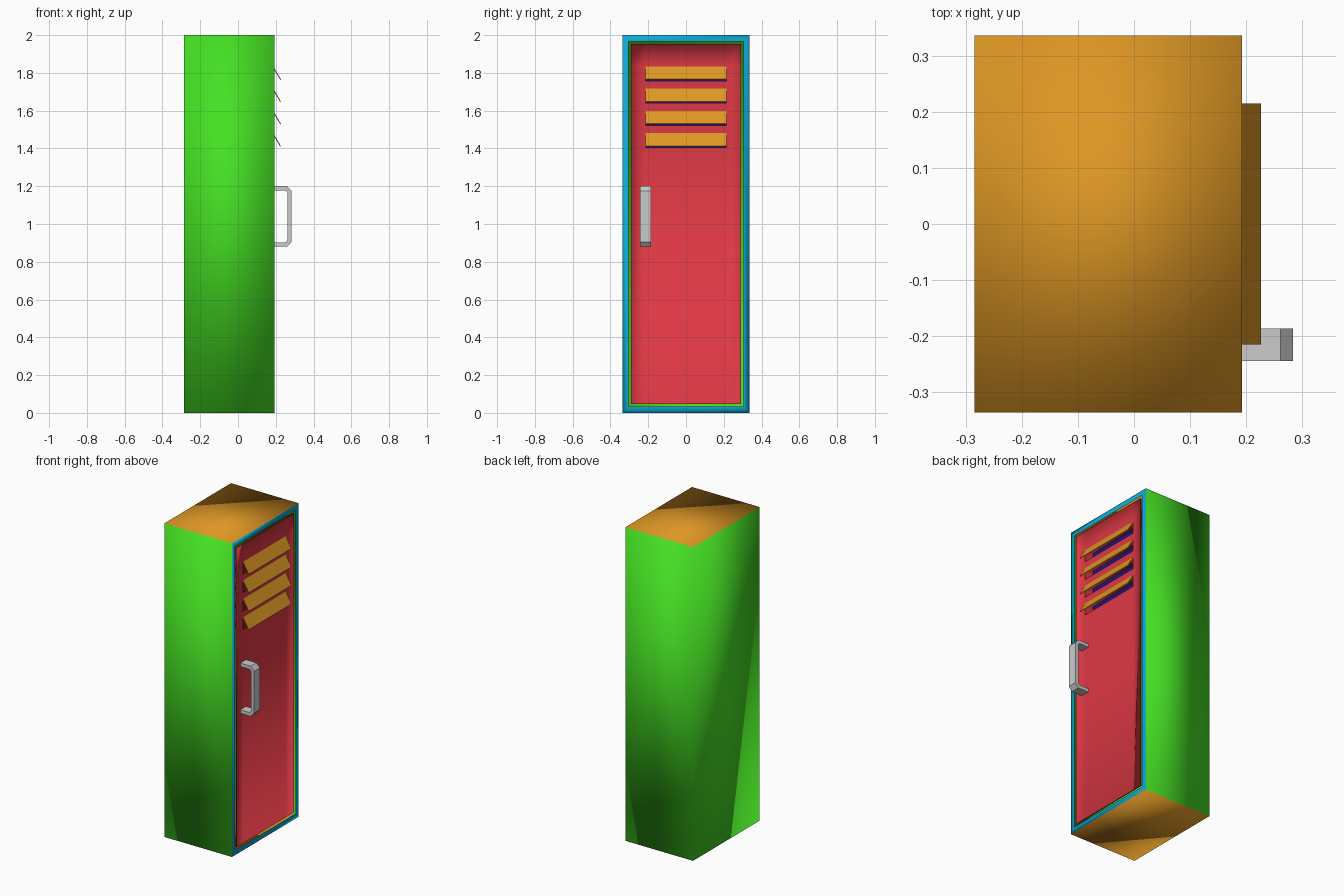
import bpy, bmesh
from mathutils import Vector

if "Cube" in bpy.data.objects:
    bpy.data.objects.remove(bpy.data.objects["Cube"])

BACK, FRONT, DOOR = -0.285, 0.193, 0.187
HALF_W, HEIGHT, FRAME = 0.336, 2.0, 0.046
SLAT_W, SLAT_H = 0.215, 0.072
SLAT_TOPS = [1.835 - 0.118 * i for i in range(4)]


def material(name, r, g, b):
    m = bpy.data.materials.new(name)
    m.diffuse_color = (r, g, b, 1)
    m.use_nodes = True
    m.node_tree.nodes["Principled BSDF"].inputs["Base Color"].default_value = m.diffuse_color
    return m


green = material("green", 0.06, 0.75, 0.017)
orange = material("orange", 0.73, 0.31, 0.018)
blue = material("blue", 0.005, 0.40, 0.68)
red = material("red", 0.73, 0.04, 0.058)
navy = material("navy", 0.013, 0.007, 0.22)


def make_object(name, bm, mats=(), smooth=False):
    for f in bm.faces:
        f.smooth = smooth
    me = bpy.data.meshes.new(name)
    bm.to_mesh(me)
    bm.free()
    for m in mats:
        me.materials.append(m)
    ob = bpy.data.objects.new(name, me)
    bpy.context.collection.objects.link(ob)
    return ob


def prism(name, profile, y0, y1, mats=()):
    """Extrude a closed x-z profile along y."""
    bm = bmesh.new()
    face = bm.faces.new([bm.verts.new((x, y0, z)) for x, z in profile])
    new = bmesh.ops.extrude_face_region(bm, geom=[face])["geom"]
    verts = [v for v in new if isinstance(v, bmesh.types.BMVert)]
    bmesh.ops.translate(bm, verts=verts, vec=(0, y1 - y0, 0))
    bmesh.ops.recalc_face_normals(bm, faces=bm.faces[:])
    return make_object(name, bm, mats)


# Cabinet: box with a framed door opening on the right side
bm = bmesh.new()
bmesh.ops.create_cube(bm, size=1)
bmesh.ops.scale(bm, verts=bm.verts, vec=(FRONT - BACK, 2 * HALF_W, HEIGHT))
bmesh.ops.translate(bm, verts=bm.verts, vec=((FRONT + BACK) / 2, 0, HEIGHT / 2))
bm.normal_update()
for f in bm.faces:
    f.material_index = 1 if abs(f.normal.z) > 0.5 else 2 if f.normal.x > 0.5 else 0
opening = next(f for f in bm.faces if f.normal.x > 0.5)
bmesh.ops.inset_region(bm, faces=[opening], thickness=FRAME)
bmesh.ops.delete(bm, geom=[opening], context='FACES')
make_object("cabinet", bm, (green, orange, blue), smooth=True)

# Door: panel grid whose middle column holds the vent slots
edge_y = HALF_W - FRAME
ys = [-edge_y, -SLAT_W, SLAT_W, edge_y]
zs = [FRAME] + sorted(z - d for z in SLAT_TOPS for d in (0, SLAT_H + 0.005)) + [HEIGHT - FRAME]
bm = bmesh.new()
grid = [[bm.verts.new((DOOR, y, z)) for y in ys] for z in zs]
slots = []
for r in range(len(zs) - 1):
    for c in range(len(ys) - 1):
        f = bm.faces.new((grid[r][c], grid[r][c + 1], grid[r + 1][c + 1], grid[r + 1][c]))
        if c == 1 and r % 2 == 1:
            slots.append(f)

# Door rim reaching the frame
rim = bmesh.ops.extrude_edge_only(bm, edges=[e for e in bm.edges if e.is_boundary])["geom"]
bmesh.ops.translate(bm, verts=[v for v in rim if isinstance(v, bmesh.types.BMVert)],
                    vec=(FRONT - DOOR, 0, 0))

# Vent slots sunk into the door, dark at the back
for f in slots:
    for e in f.edges:
        e.smooth = False
for f in bmesh.ops.extrude_discrete_faces(bm, faces=slots)["faces"]:
    bmesh.ops.translate(bm, verts=f.verts, vec=(-0.06, 0, 0))
    f.material_index = 1
    for e in f.edges:
        e.smooth = False
bm.normal_update()
make_object("door", bm, (red, navy), smooth=True)

# Sloping louvre slats
for i, top in enumerate(SLAT_TOPS):
    low, t = top - SLAT_H, 0.008
    prism(f"louvre_slat_{i + 1}",
          [(DOOR, top), (0.227, low + t / 2), (0.224, low), (DOOR, top - t * 1.5)],
          -SLAT_W, SLAT_W, (orange,))

# Door handle with chamfered corners: upper half profile mirrored downwards
mid = 1.04
outer = [(DOOR, 0.16), (0.261, 0.16), (0.284, 0.134)]
inner = [(DOOR, 0.138), (0.252, 0.138), (0.262, 0.126)]


def bracket(half):
    return [(x, mid + z) for x, z in half] + [(x, mid - z) for x, z in reversed(half)]


prism("handle", bracket(outer) + bracket(inner)[::-1], -0.244, -0.186)
